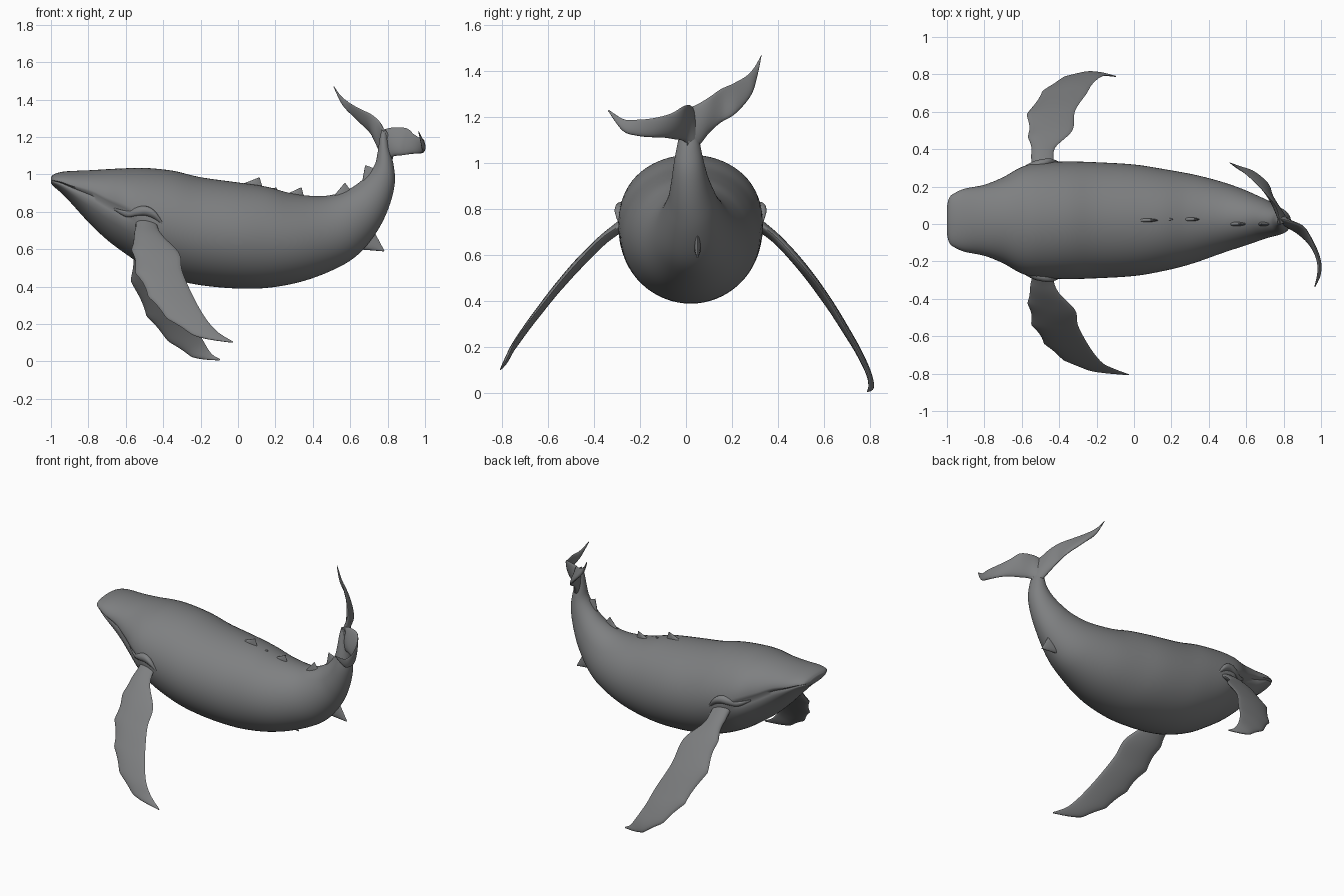
import bpy, math
from mathutils import Vector

skin = bpy.data.materials.new("whale grey")
skin.diffuse_color = (0.21, 0.215, 0.22, 1)


def loft(name, rings):
    """Closed rings of equal size, skinned into one smooth capped mesh."""
    n = len(rings[0])
    verts = [p for r in rings for p in r]
    faces = []
    for i in range(len(rings) - 1):
        for j in range(n):
            k = (j + 1) % n
            faces.append((i*n + j, i*n + k, (i+1)*n + k, (i+1)*n + j))
    faces.append(tuple(range(n))[::-1])
    faces.append(tuple(range((len(rings) - 1)*n, len(rings)*n)))
    me = bpy.data.meshes.new(name)
    me.from_pydata(verts, [], faces)
    me.materials.append(skin)
    ob = bpy.data.objects.new(name, me)
    bpy.context.collection.objects.link(ob)
    bpy.context.view_layer.objects.active = ob
    bpy.ops.object.select_all(action='DESELECT')
    ob.select_set(True)
    bpy.ops.object.mode_set(mode='EDIT')
    bpy.ops.mesh.select_all(action='SELECT')
    bpy.ops.mesh.normals_make_consistent(inside=False)
    bpy.ops.object.mode_set(mode='OBJECT')
    bpy.ops.object.shade_smooth_by_angle(angle=math.radians(60))
    return ob


def spline(rows, steps):
    """Catmull-Rom through rows of numbers."""
    out = []
    for i in range(len(rows) - 1):
        a, b, c, d = (rows[max(i-1, 0)], rows[i], rows[i+1],
                      rows[min(i+2, len(rows)-1)])
        for s in range(steps):
            t = s / steps
            out.append([0.5*(2*q + (r-p)*t + (2*p-5*q+4*r-w)*t*t
                             + (3*q-p-3*r+w)*t**3)
                        for p, q, r, w in zip(a, b, c, d)])
    out.append(list(rows[-1]))
    return out


def fin(name, rows, steps=8, ripple=0.0, n=20):
    """rows: lead xyz, trail xyz, thickness. Lens-shaped sections."""
    st = spline(rows, steps)
    mids = [(Vector(s[:3]) + Vector(s[3:6])) / 2 for s in st]
    rings = []
    for i, s in enumerate(st):
        lead, trail = Vector(s[:3]), Vector(s[3:6])
        u = i / (len(st) - 1)
        lead = lead + (trail - lead) * ripple * abs(math.sin(u * 7 * math.pi)) * min(1, 3*u)
        span = mids[min(i+1, len(st)-1)] - mids[max(i-1, 0)]
        nor = span.cross(trail - lead).normalized()
        ring = []
        for j in range(n):
            a = 2*math.pi*j/n
            t = 0.5 - 0.5*math.cos(a)
            ring.append(lead.lerp(trail, t) + nor * s[6]/2 * math.sin(a) * (1.15 - 0.5*t))
        rings.append(ring)
    return loft(name, rings)


# Body: back x, z; belly x, z; half width; height share of the widest line
body = [
    (-1.0, .985, -1.0, .955, .075, .5), (-.985, 1.0, -.985, .935, .125, .5),
    (-.95, 1.012, -.95, .905, .15, .52), (-.9, 1.018, -.9, .855, .17, .54),
    (-.8, 1.022, -.8, .745, .19, .6), (-.7, 1.028, -.7, .65, .23, .56),
    (-.6, 1.033, -.6, .575, .285, .53), (-.5, 1.035, -.5, .51, .308, .5),
    (-.35, 1.02, -.35, .443, .314, .5), (-.2, .985, -.2, .408, .31, .5),
    (0, .957, 0, .39, .298, .5), (.15, .935, .17, .395, .272, .5),
    (.28, .9, .35, .43, .238, .5), (.4, .885, .52, .495, .193, .5),
    (.5, .89, .64, .57, .155, .5), (.6, .925, .74, .69, .115, .5),
    (.68, .985, .805, .82, .085, .5), (.73, 1.05, .838, .95, .065, .5),
    (.747, 1.12, .832, 1.05, .048, .5), (.757, 1.19, .812, 1.13, .032, .5),
    (.768, 1.24, .795, 1.215, .015, .5)]
N = 64
rings = []
for xt, zt, xb, zb, w, f in spline(body, 5):
    top, bot = Vector((xt, 0, zt)), Vector((xb, 0, zb))
    seam = bot.lerp(top, f)
    mx = (xt + xb) / 2
    yc = .02 + .015 * math.exp(-((mx - .5) / .22)**2) - .012 * max(0, mx - .7) / .1
    mouth = max(0, min(1, (-.54 - xt) / .06))      # fades behind the jaw
    ring = []
    for j in range(N):
        a = 2*math.pi*j/N
        up, c = math.sin(a), math.cos(a)
        # mouth groove just below the widest line, lower jaw set in a little
        k = min((-j) % N, (j - N//2) % N)
        g = {1: .915, 2: .955, 3: .97}.get(k, .985 if up < -.01 else 1)
        c *= 1 + (g - 1) * mouth
        p = seam + (top - seam) * up if up > 0 else seam + (seam - bot) * up
        ring.append((p.x, yc + w * c, p.z))
    rings.append(ring)
loft("body", rings)

# Pectoral fins
fin("pectoral_fin_left", [
    (-.55, .26, .77, -.43, .26, .77, .06), (-.55, .34, .71, -.43, .34, .72, .05),
    (-.555, .41, .65, -.42, .41, .66, .045), (-.575, .5, .55, -.33, .5, .56, .045),
    (-.57, .6, .41, -.315, .605, .43, .04), (-.50, .70, .26, -.255, .695, .28, .035),
    (-.42, .765, .15, -.225, .745, .19, .03), (-.31, .805, .06, -.18, .785, .10, .025),
    (-.22, .81, .015, -.14, .795, .04, .02), (-.10, .79, .005, -.095, .788, .012, .006)],
    ripple=.07)
fin("pectoral_fin_right", [
    (-.55, -.22, .77, -.43, -.22, .77, .06), (-.55, -.30, .71, -.43, -.30, .72, .05),
    (-.565, -.37, .65, -.40, -.37, .67, .045), (-.57, -.46, .56, -.315, -.46, .58, .045),
    (-.545, -.55, .46, -.30, -.54, .49, .04), (-.49, -.63, .36, -.26, -.62, .39, .035),
    (-.42, -.70, .265, -.215, -.69, .30, .03), (-.32, -.755, .185, -.165, -.745, .22, .025),
    (-.20, -.79, .125, -.105, -.775, .155, .02), (-.03, -.807, .10, -.027, -.804, .107, .006)],
    ripple=.07)

# Tail flukes
fin("fluke_left", [
    (.815, .0, 1.06, .785, .0, 1.24, .05), (.79, .05, 1.07, .775, .04, 1.25, .045),
    (.755, .10, 1.13, .755, .10, 1.285, .035), (.735, .15, 1.175, .715, .15, 1.32, .03),
    (.715, .215, 1.215, .665, .205, 1.345, .027), (.64, .28, 1.29, .60, .265, 1.38, .022),
    (.565, .305, 1.365, .55, .30, 1.42, .018), (.515, .328, 1.465, .512, .327, 1.47, .005)])
fin("fluke_right", [
    (.80, .03, 1.06, .77, .03, 1.235, .05), (.83, -.01, 1.095, .82, .02, 1.25, .045),
    (.88, -.05, 1.103, .90, -.01, 1.247, .035), (.93, -.095, 1.11, .94, -.065, 1.215, .03),
    (.97, -.15, 1.112, .972, -.14, 1.195, .026), (.99, -.21, 1.118, .99, -.21, 1.188, .024),
    (.99, -.275, 1.14, .985, -.27, 1.19, .02), (.967, -.338, 1.225, .965, -.337, 1.232, .005)])


# Knobs along the back and the small fin underneath
def spike(name, front, back, peak, y, thick):
    (x0, z0), (x1, z1), (x2, z2) = front, back, peak
    rows = []
    for t in (0, .35, .7, .97):
        b = t ** .8
        rows.append((x0 + (x2-x0)*t, y, z0 + (z2-z0)*t,
                     x1 + (x2-x1)*b, y, z1 + (z2-z1)*b, thick * (1 - .85*t)))
    fin(name, rows, steps=3, n=12)


for i, (f, b, p, y) in enumerate([
        ((.0, .94), (.135, .92), (.115, .985), .02),
        ((.14, .92), (.215, .90), (.205, .93), .025),
        ((.25, .89), (.355, .87), (.34, .932), .025),
        ((.50, .87), (.605, .91), (.572, .957), .0),
        ((.66, .94), (.735, 1.03), (.68, 1.05), .0)]):
    spike(f"back_knob_{i + 1}", f, b, p, y, .028)
spike("belly_fin", (.64, .60), (.725, .70), (.785, .588), .05, .035)

# Folds above the pectoral fins
for side, label in ((1, "left"), (-1, "right")):
    rows = [(-.66, .235, .815, .006), (-.60, .268, .79, .017), (-.55, .29, .80, .024),
            (-.50, .30, .805, .027), (-.45, .305, .785, .024), (-.40, .302, .73, .008)]
    tube = []
    for x, y, z, r in spline(rows, 5):
        tube.append([(x + .4*r*math.cos(a), .02 + side*(y + r*math.cos(a)), z + r*math.sin(a))
                     for a in (2*math.pi*j/12 for j in range(12))])
    loft(f"eye_fold_{label}", tube)
